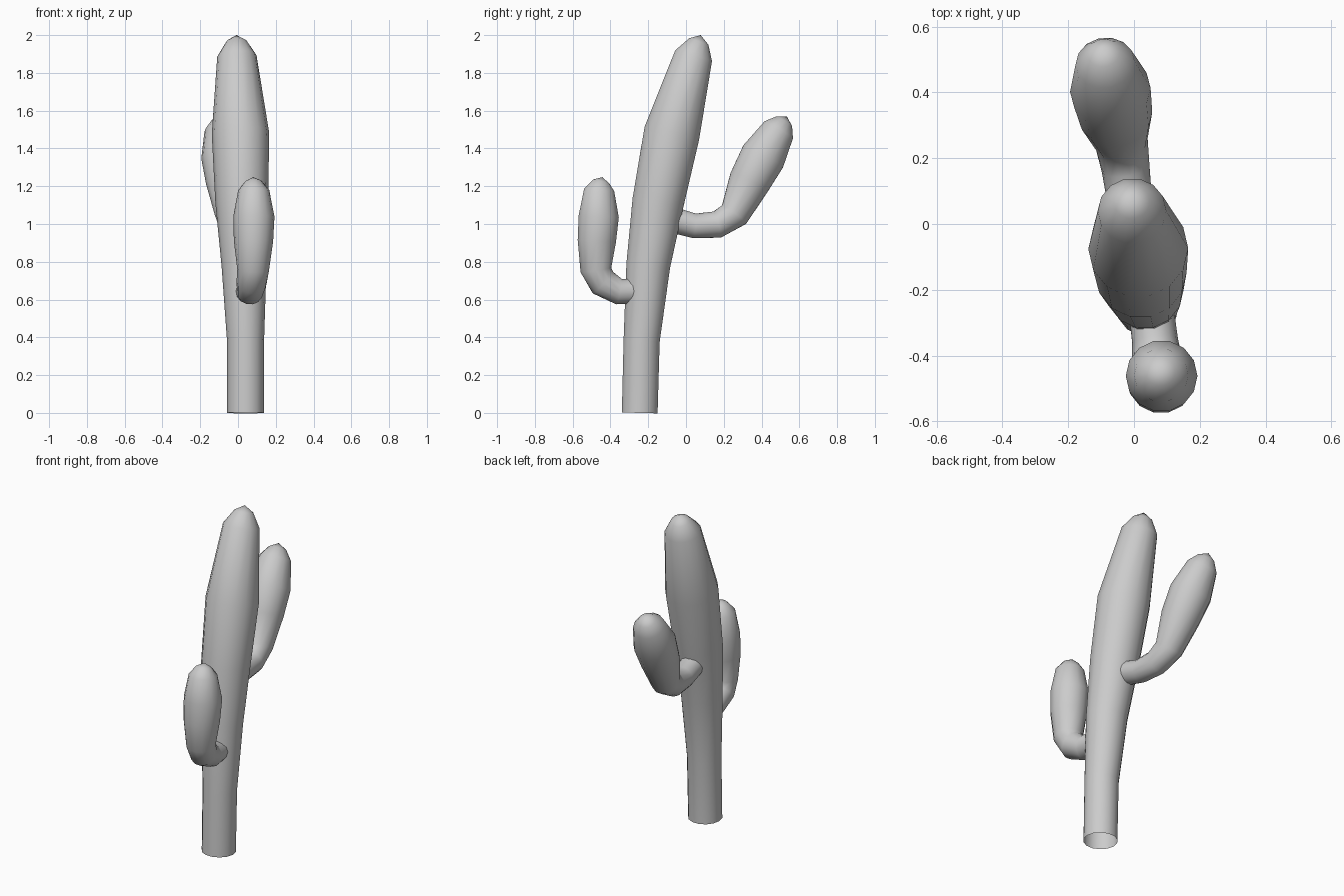
import bpy
import bmesh
from math import cos, sin, tau
from mathutils import Vector

cube = bpy.data.objects.get("Cube")
if cube:
    bpy.data.objects.remove(cube, do_unlink=True)

SIDES = 14

grey = bpy.data.materials.new("plain_grey")
grey.use_nodes = True
colour = (0.6, 0.6, 0.6, 1)
grey.diffuse_color = colour
grey.node_tree.nodes["Principled BSDF"].inputs["Base Color"].default_value = colour


def stem(name, rings, tip):
    """Sweep round sections along a path of (x, y, z, radius), closed at the tip."""
    centres = [Vector(r[:3]) for r in rings]
    path = centres + [Vector(tip)]
    bm = bmesh.new()
    loops = []
    for i, (c, ring) in enumerate(zip(centres, rings)):
        along = (path[i + 1] - path[max(i - 1, 0)]).normalized()
        u = Vector((1, 0, 0))
        u = (u - along * u.dot(along)).normalized()
        v = along.cross(u)
        loops.append([bm.verts.new(c + ring[3] * (u * cos(tau * k / SIDES) + v * sin(tau * k / SIDES)))
                      for k in range(SIDES)])
    for a, b in zip(loops, loops[1:]):
        for k in range(SIDES):
            n = (k + 1) % SIDES
            bm.faces.new((a[k], a[n], b[n], b[k]))
    pole = bm.verts.new(tip)
    last = loops[-1]
    for k in range(SIDES):
        bm.faces.new((last[k], last[(k + 1) % SIDES], pole))
    for f in bm.faces:
        f.smooth = True
    mesh = bpy.data.meshes.new(name)
    bm.to_mesh(mesh)
    bm.free()
    mesh.materials.append(grey)
    obj = bpy.data.objects.new(name, mesh)
    bpy.context.collection.objects.link(obj)
    return obj


# Leaning main trunk, open underneath
stem("trunk", [
    (0.04, -0.245, 0, 0.097), (0.04, -0.235, 0.38, 0.098),
    (0.032, -0.2, 0.78, 0.119), (0.02, -0.148, 1.115, 0.14),
    (0.013, -0.075, 1.48, 0.152), (-0.006, 0.04, 1.89, 0.104),
    (-0.007, 0.068, 1.966, 0.055)], (-0.008, 0.078, 2.0))

# Short upright arm at the front
stem("front_arm", [
    (0.05, -0.24, 0.645, 0.068), (0.064, -0.355, 0.642, 0.07),
    (0.072, -0.44, 0.69, 0.08), (0.08, -0.477, 0.757, 0.084),
    (0.082, -0.472, 0.91, 0.104), (0.084, -0.462, 1.04, 0.109),
    (0.083, -0.46, 1.18, 0.082), (0.081, -0.449, 1.225, 0.045)], (0.08, -0.443, 1.248))

# Longer slanted arm at the back
stem("back_arm", [
    (0.005, -0.1, 1.03, 0.07), (-0.01, 0.045, 0.99, 0.067),
    (-0.025, 0.165, 0.997, 0.073), (-0.04, 0.255, 1.05, 0.082),
    (-0.057, 0.335, 1.222, 0.113), (-0.072, 0.408, 1.357, 0.123),
    (-0.088, 0.49, 1.497, 0.09), (-0.093, 0.52, 1.543, 0.05)], (-0.096, 0.535, 1.568))
